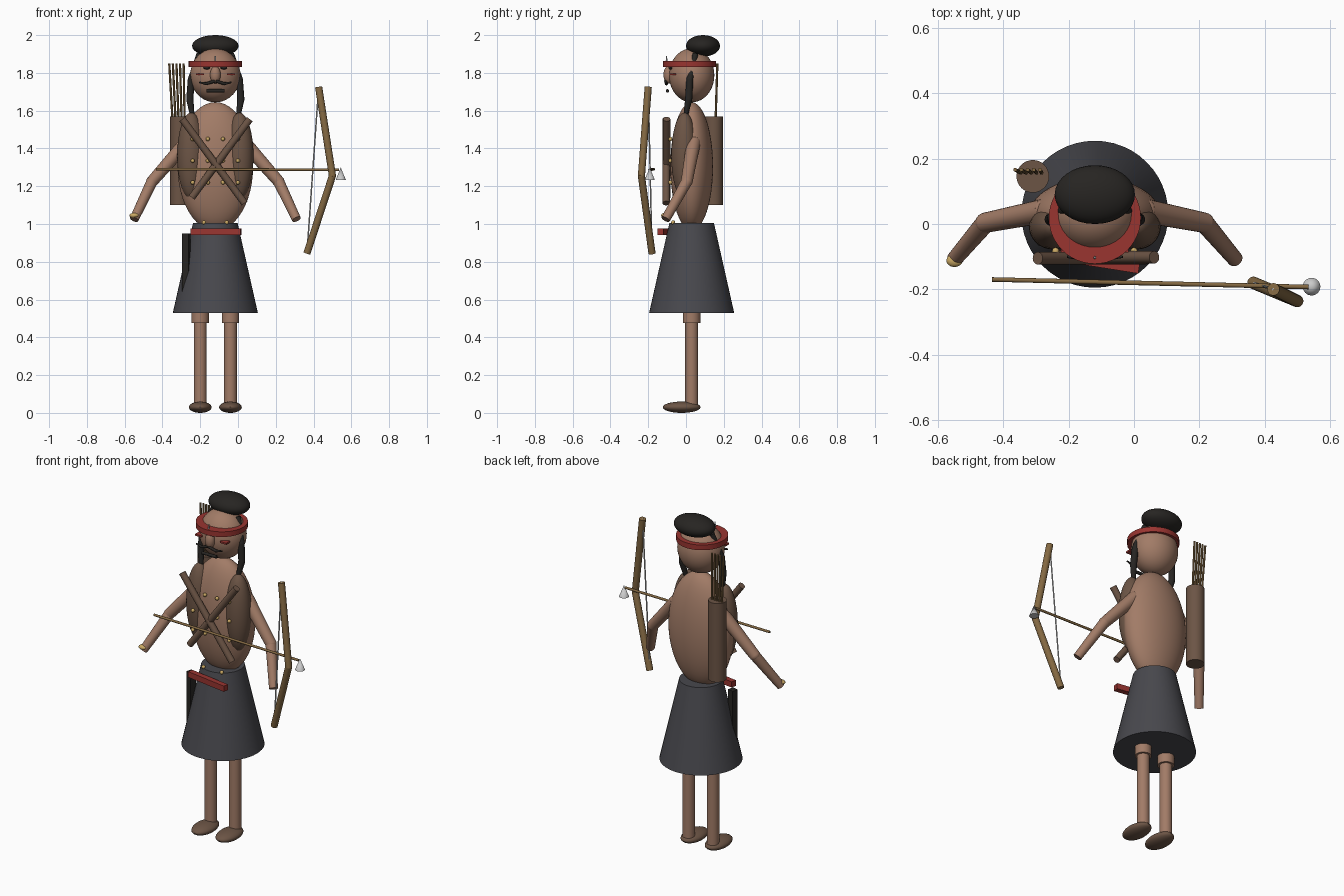
import bpy
from math import radians
from mathutils import Vector

if "Cube" in bpy.data.objects:
    bpy.data.objects.remove(bpy.data.objects["Cube"])

CX, CY = -0.12, 0.03  # body axis


def mat(name, r, g, b):
    m = bpy.data.materials.new(name)
    m.diffuse_color = (r, g, b, 1)
    m.use_nodes = True
    m.node_tree.nodes["Principled BSDF"].inputs["Base Color"].default_value = m.diffuse_color
    return m


SKIN = mat("skin", 0.36, 0.20, 0.135)
LEATHER = mat("leather", 0.15, 0.09, 0.06)
BLACK = mat("black_hair", 0.02, 0.018, 0.016)
CLOTH = mat("dark_cloth", 0.065, 0.065, 0.075)
RED = mat("red", 0.32, 0.035, 0.03)
WOOD = mat("wood", 0.23, 0.14, 0.055)
GOLD = mat("gold", 0.6, 0.4, 0.13)


def finish(name, m):
    o = bpy.context.object
    o.name = name
    if m:
        o.data.materials.append(m)
    bpy.ops.object.transform_apply(location=False, rotation=False, scale=True)
    bpy.ops.object.shade_smooth_by_angle(angle=radians(35))
    return o


def ball(name, loc, size, m, seg=32):
    bpy.ops.mesh.primitive_uv_sphere_add(segments=seg, ring_count=seg // 2, location=loc)
    bpy.context.object.scale = size
    return finish(name, m)


def rod(name, a, b, r1, r2=None, m=None, seg=24):
    a, b = Vector(a), Vector(b)
    d = b - a
    bpy.ops.mesh.primitive_cone_add(vertices=seg, radius1=r1, radius2=r1 if r2 is None else r2,
                                    depth=d.length, location=(a + b) / 2,
                                    rotation=d.to_track_quat('Z', 'Y').to_euler())
    return finish(name, m)


def box(name, loc, size, m, rot=(0, 0, 0)):
    bpy.ops.mesh.primitive_cube_add(size=1, location=loc, rotation=rot)
    bpy.context.object.scale = size
    return finish(name, m)


# torso and skirt
ball("torso", (CX, CY, 1.305), (0.20, 0.113, 0.34), SKIN, 48)
rod("skirt", (CX, CY, 0.53), (CX, CY, 1.005), 0.225, 0.118, CLOTH, 48)

# head, topknot, headband
ball("head", (CX, CY, 1.787), (0.133, 0.12, 0.143), SKIN, 40)
ball("topknot", (CX, 0.09, 1.943), (0.123, 0.09, 0.057), BLACK)
rod("headband", (CX, 0.019, 1.832), (CX, 0.019, 1.863), 0.141, None, RED, 48)
rod("headband_pin", (CX, -0.103, 1.85), (CX, -0.103, 1.89), 0.005, 0.003, None, 8)

# face
ball("nose", (CX, -0.093, 1.79), (0.028, 0.026, 0.047), SKIN, 24)
rod("mouth", (CX - 0.048, -0.098, 1.705), (CX + 0.048, -0.098, 1.705), 0.009, None, BLACK, 12)

# mirrored parts
for s, side in ((-1, "right"), (1, "left")):
    def P(x, y, z):
        return (CX + s * x, y, z)
    ball(side + "_eye", P(0.045, -0.082, 1.828), (0.018, 0.012, 0.01), BLACK, 16)
    box(side + "_cheek_paint", P(0.082, -0.07, 1.793), (0.042, 0.035, 0.01), RED)
    rod(side + "_moustache_inner", P(0.002, -0.108, 1.757), P(0.05, -0.104, 1.742), 0.008, 0.008, BLACK, 12)
    rod(side + "_moustache_tip", P(0.045, -0.103, 1.742), P(0.085, -0.1, 1.75), 0.008, 0.004, BLACK, 12)
    # braid
    pts = [P(0.085, 0.05, 1.90), P(0.128, 0.02, 1.765), P(0.135, 0.014, 1.66), P(0.12, -0.004, 1.56)]
    for i, (r1, r2) in enumerate(((0.015, 0.018), (0.018, 0.019), (0.019, 0.011))):
        rod(f"{side}_braid_{i}", pts[i], pts[i + 1], r1, r2, BLACK, 16)
    ball(side + "_braid_top", pts[1], (0.018,) * 3, BLACK, 16)
    ball(side + "_braid_mid", pts[2], (0.019,) * 3, BLACK, 16)
    # vest panel
    ball(side + "_vest_panel", P(0.128, -0.008, 1.36), (0.074, 0.07, 0.23), LEATHER)
    # arm
    sh, el, ha = P(0.155, 0.04, 1.43), P(0.335, 0.004, 1.225), P(0.43, -0.108, 1.025)
    ball(side + "_shoulder", sh, (0.037,) * 3, SKIN, 24)
    rod(side + "_upper_arm", sh, el, 0.037, 0.031, SKIN)
    ball(side + "_elbow", el, (0.031,) * 3, SKIN, 24)
    rod(side + "_forearm", el, ha, 0.030, 0.024, SKIN)
    # leg
    rod(side + "_thigh", P(0.08, CY, 0.475), P(0.08, CY, 0.85), 0.046, None, SKIN)
    rod(side + "_shin", P(0.08, CY, 0.04), P(0.08, CY, 0.5), 0.034, None, SKIN)
    ball(side + "_foot", P(0.08, -0.023, 0.03), (0.06, 0.1, 0.03), LEATHER)

# gold ring on the hand
ball("hand_ring", (-0.55, -0.112, 1.045), (0.025, 0.02, 0.014), GOLD, 16)

# crossed chest straps
rod("chest_strap_a", (-0.295, -0.105, 1.555), (0.035, -0.105, 1.11), 0.019, None, LEATHER)
rod("chest_strap_b", (0.062, -0.102, 1.555), (-0.245, -0.102, 1.14), 0.019, None, LEATHER)

# chest beads and waist beads
for z in (1.45, 1.335, 1.22):
    for dx in (-0.12, -0.04, 0.04, 0.12):
        ball("chest_bead", (CX + dx, -0.083, z), (0.011,) * 3, GOLD, 12)
for dx in (-0.06, 0.06):
    ball("waist_bead", (CX + dx, -0.068, 1.008), (0.011,) * 3, GOLD, 12)

# sash bar and scabbard
box("sash", (-0.117, -0.115, 0.96), (0.268, 0.032, 0.034), RED, (0, 0, radians(-9)))
box("scabbard", (-0.274, -0.052, 0.785), (0.037, 0.036, 0.33), BLACK, (0, 0, radians(-15)))

# quiver with arrows
rod("quiver", (-0.31, 0.146, 1.10), (-0.31, 0.146, 1.57), 0.05, None, LEATHER, 32)
for i in range(5):
    rod("quiver_arrow", (-0.338 + i * 0.0145, 0.152, 1.4), (-0.364 + i * 0.019, 0.166, 1.85),
        0.006, None, WOOD, 10)

# bow, string, nocked arrow
top, grip, low = (0.427, -0.2, 1.725), (0.5, -0.236, 1.255), (0.365, -0.18, 0.845)
rod("bow_upper_limb", grip, top, 0.019, None, WOOD)
rod("bow_lower_limb", grip, low, 0.019, None, WOOD)
ball("bow_grip", grip, (0.019,) * 3, WOOD, 16)
rod("bow_string", top, low, 0.004, None, None, 8)
rod("arrow_shaft", (-0.435, -0.17, 1.29), (0.535, -0.193, 1.287), 0.007, None, WOOD, 12)
rod("arrow_tip", (0.544, -0.192, 1.233), (0.544, -0.192, 1.3), 0.027, 0, None)
